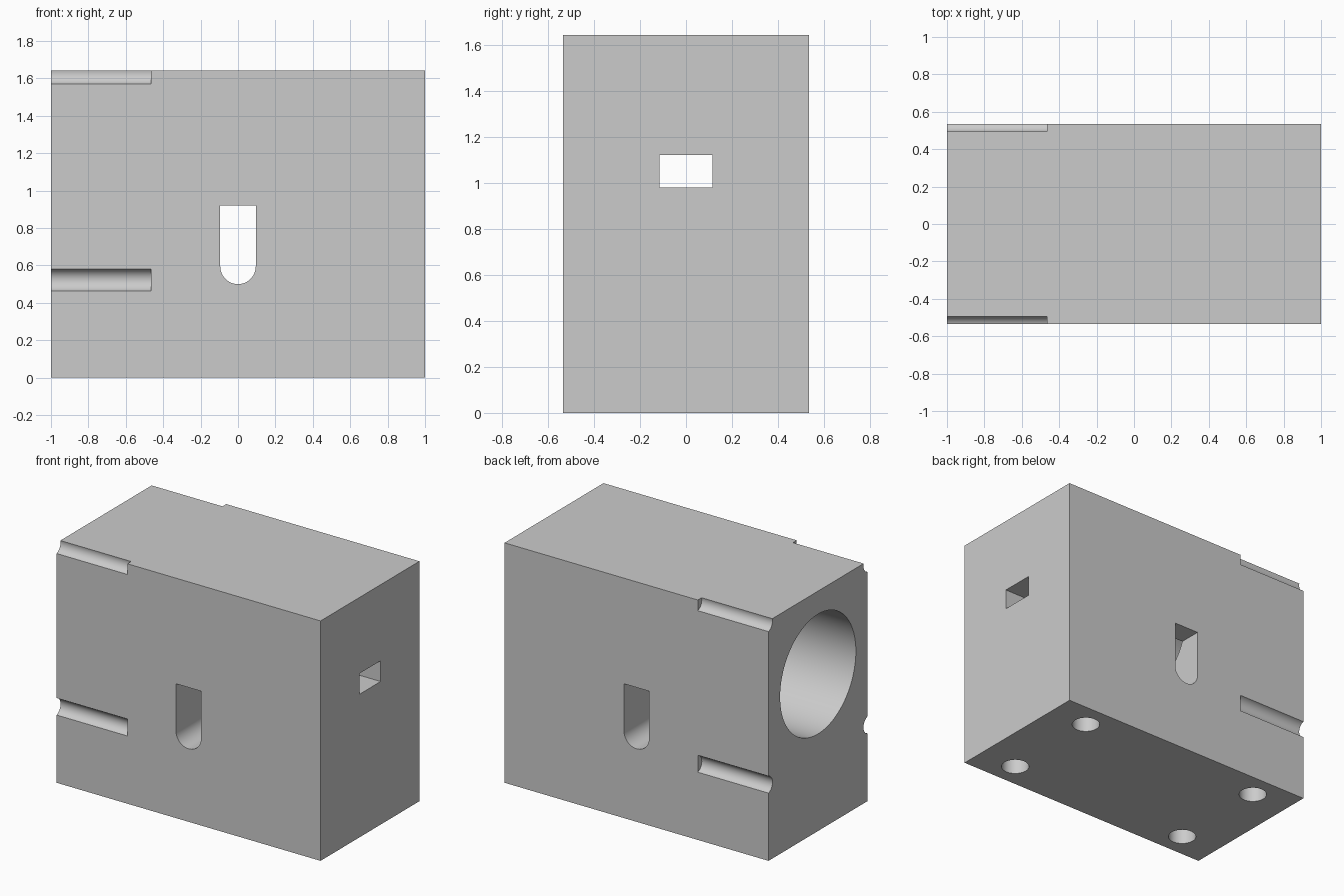
import bpy
from math import pi

old = bpy.data.objects.get("Cube")
if old:
    bpy.data.objects.remove(old, do_unlink=True)

HALF_WIDTH, HEIGHT = 0.535, 1.643
AXIS_Z = 1.075      # height of the main bore axis
SPACING = 0.553     # screw offset from the bore axis

grey = bpy.data.materials.new("plain grey")
grey.use_nodes = True
colour = (0.6, 0.6, 0.6, 1)
grey.diffuse_color = colour
grey.node_tree.nodes["Principled BSDF"].inputs["Base Color"].default_value = colour


def box(name, low, high):
    """Box spanning two opposite corners."""
    bpy.ops.mesh.primitive_cube_add(size=1)
    ob = bpy.context.object
    ob.name = name
    ob.location = [(a + b) / 2 for a, b in zip(low, high)]
    ob.scale = [b - a for a, b in zip(low, high)]
    bpy.ops.object.transform_apply(location=True, rotation=True, scale=True)
    return ob


def cylinder(name, radius, length, centre, axis="Z", sides=48):
    """Cylinder along one of the main axes."""
    turn = {"X": (0, pi / 2, 0), "Y": (pi / 2, 0, 0), "Z": (0, 0, 0)}[axis]
    bpy.ops.mesh.primitive_cylinder_add(
        vertices=sides, radius=radius, depth=length, location=centre, rotation=turn)
    bpy.context.object.name = name
    bpy.ops.object.transform_apply(location=True, rotation=True, scale=True)
    return bpy.context.object


# Solid block
block = box("mount_block", (-1, -HALF_WIDTH, 0), (1, HALF_WIDTH, HEIGHT))
block.data.materials.append(grey)

# Main bore, open on the right side, and the small window in the end wall
cutters = [
    cylinder("bore_cutter", 0.41, 1.85, (-0.175, 0, AXIS_Z), "X", 96),
    box("window_cutter", (0.6, -0.115, 0.98), (1.1, 0.115, 1.122)),
]

# Access slot with a rounded bottom, running front to back
cutters += [
    cylinder("slot_round_cutter", 0.095, 1.4, (0, 0, 0.595), "Y"),
    box("slot_cutter", (-0.095, -0.7, 0.595), (0.095, 0.7, 0.92)),
]

# Screw grooves along the long faces, and bolt holes in the base
for side in (-1, 1):
    for level in (-1, 1):
        cutters.append(cylinder("groove_cutter", 0.061, 0.736,
                                (-0.832, side * SPACING, AXIS_Z + level * SPACING), "X"))
        cutters.append(cylinder("bolt_hole_cutter", 0.09, 0.86,
                                (level * 0.714, side * 0.36, 0)))

for cutter in cutters:
    cut = block.modifiers.new("cut", "BOOLEAN")
    cut.operation = "DIFFERENCE"
    cut.solver = "EXACT"
    cut.object = cutter
    bpy.ops.object.select_all(action="DESELECT")
    block.select_set(True)
    bpy.context.view_layer.objects.active = block
    bpy.ops.object.modifier_apply(modifier=cut.name)
    bpy.data.objects.remove(cutter, do_unlink=True)

# Smooth the round surfaces, keep the edges crisp
bpy.ops.object.shade_smooth_by_angle(angle=pi / 6)
